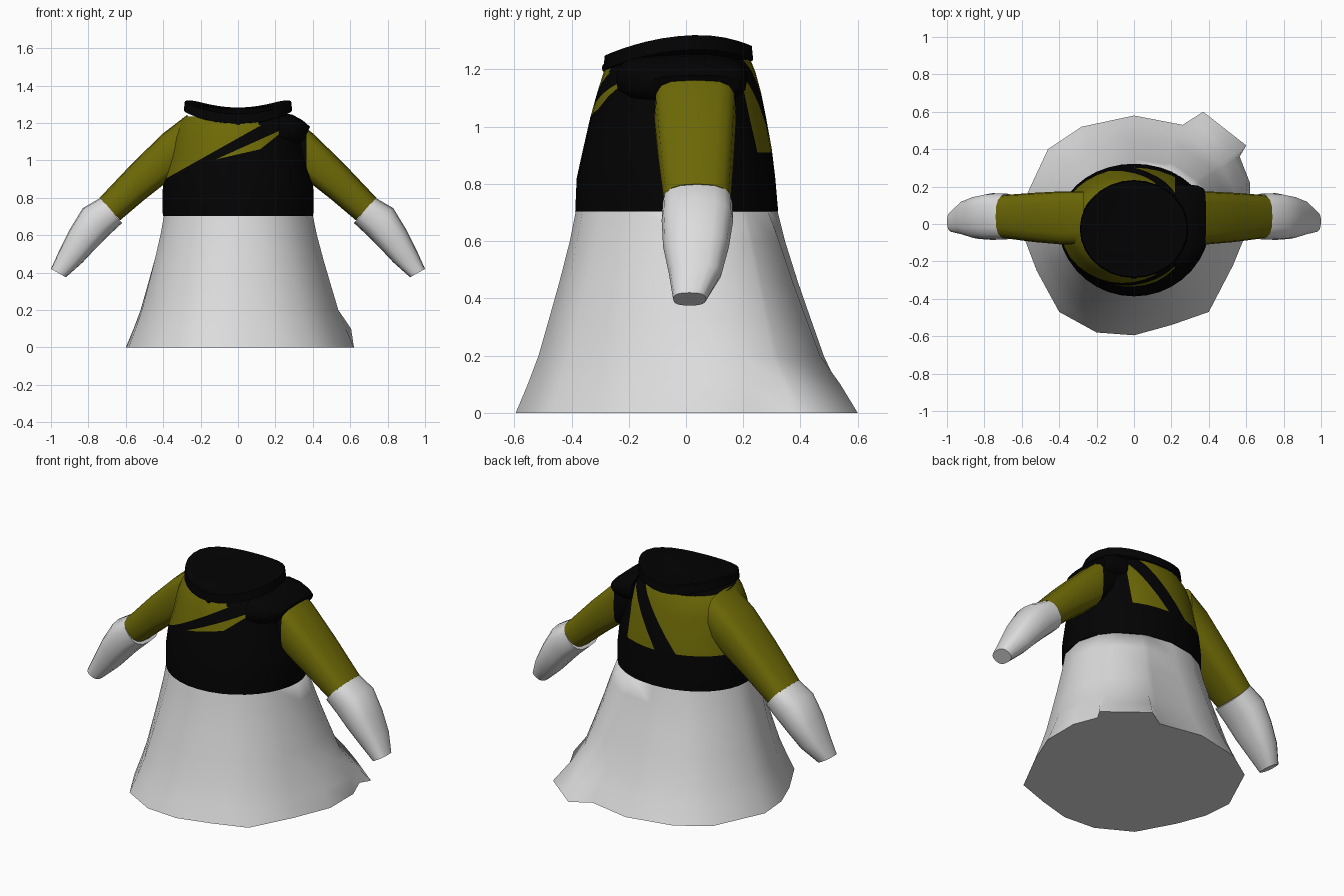
import bpy, bmesh, math
from mathutils import Vector

if "Cube" in bpy.data.objects:
    bpy.data.objects.remove(bpy.data.objects["Cube"])


def material(name, col):
    m = bpy.data.materials.new(name)
    m.diffuse_color = (*col, 1)
    m.use_nodes = True
    m.node_tree.nodes["Principled BSDF"].inputs["Base Color"].default_value = m.diffuse_color
    return m


WHITE = material("white cloth", (0.72, 0.72, 0.72))
BLACK = material("black cloth", (0.0008, 0.0008, 0.0008))
OLIVE = material("olive cloth", (0.155, 0.143, 0.002))


def finish(name, bm, mats, angle=40):
    bmesh.ops.recalc_face_normals(bm, faces=bm.faces)
    me = bpy.data.meshes.new(name)
    bm.to_mesh(me)
    bm.free()
    ob = bpy.data.objects.new(name, me)
    bpy.context.collection.objects.link(ob)
    for m in mats:
        me.materials.append(m)
    bpy.ops.object.select_all(action='DESELECT')
    ob.select_set(True)
    bpy.context.view_layer.objects.active = ob
    bpy.ops.object.shade_smooth_by_angle(angle=math.radians(angle))
    return ob


def loft(rings):
    """Closed skin over a list of equal-length point loops, capped at both ends."""
    bm = bmesh.new()
    loops = [[bm.verts.new(p) for p in r] for r in rings]
    n = len(loops[0])
    for a, b in zip(loops, loops[1:]):
        for i in range(n):
            j = (i + 1) % n
            bm.faces.new((a[i], a[j], b[j], b[i]))
    bm.faces.new(loops[0])
    bm.faces.new(loops[-1])
    return bm


def oval(a, half_x, front, back, z):
    s = math.sin(a)
    return Vector((half_x * math.cos(a), s * (back if s > 0 else -front), z))


# skirt: uneven hem with a kicked-out fold, blending up into the oval waist
hem = [(0, .58), (.26, .53), (.37, .6), (.6, .42), (.565, .36), (.62, .22), (.62, 0),
       (.53, -.22), (.4, -.47), (.2, -.54), (0, -.595), (-.2, -.58), (-.4, -.47),
       (-.52, -.25), (-.585, -.08), (-.6, .1), (-.46, .4), (-.28, .52)]
rings = []
for z, t in ((0, 1), (.1, .8), (.2, .62), (.34, .43), (.46, .27), (.6, .1), (.704, 0)):
    ring = []
    for x, y in hem:
        p = Vector((x, y, z))
        k = t
        if 0 < z < .7 and p.xy.length > .65:      # the fold fades above the hem
            p.xy = p.xy.normalized() * (.69 if z < .15 else .66)
            k = t + .04
        top = oval(math.atan2(y / .32 if y > 0 else y / .385, x / .4), .4, -.385, .32, z)
        ring.append(top.lerp(p, k))
    rings.append(ring)
finish("skirt", loft(rings), [WHITE], 75)

# bodice: oval rings, cut along the sash edges
profile = [(.704, .402, -.387, .322), (.82, .405, -.382, .312), (.92, .395, -.36, .30),
           (1.03, .365, -.335, .28), (1.12, .35, -.31, .262), (1.19, .325, -.288, .243),
           (1.235, .285, -.265, .225)]
bm = loft([[oval(math.tau * i / 36, hx, f, b, z) for i in range(36)]
           for z, hx, f, b in profile])


def line(x0, z0, x1, z1):
    return x0, z0, (z1 - z0) / (x1 - x0)


def above(c, l):
    return c.z > l[1] + l[2] * (c.x - l[0])


sash = line(-.39, .90, .145, 1.2)
slit = [line(-.12, 1.005, .27, 1.18), line(-.12, 1.005, .12, 1.06), line(.12, 1.06, .27, 1.18)]
strap = [line(0, .91, .21, 1.2), line(-.13, .91, .12, 1.22)]


def cut(co, no, back):
    faces = [f for f in bm.faces if (f.calc_center_median().y > 0) == back]
    geom = set(faces)
    for f in faces:
        geom.update(f.edges, f.verts)
    bmesh.ops.bisect_plane(bm, geom=list(geom), plane_co=co, plane_no=no, dist=1e-5)


for ls, back in (([sash] + slit, False), (strap, True)):
    for x, z, s in ls:
        cut((x, 0, z), (-s, 0, 1), back)
cut((0, 0, .91), (0, 0, 1), True)
cut((.22, 0, 1), (1, 0, 0), True)

for f in bm.faces:
    c = f.calc_center_median()
    if abs(f.normal.z) > .95:                # hidden neck and waist caps
        olive = False
    elif c.y > 0:
        olive = c.z > .91 and c.x < .22 and (not above(c, strap[0]) or above(c, strap[1]))
    else:
        olive = (above(c, sash) and c.x < .12) or (
            not above(c, slit[0]) and above(c, slit[1]) and above(c, slit[2]))
    f.material_index = int(olive)
finish("bodice", bm, [BLACK, OLIVE])


# sleeves and forearms: loops given by top point, bottom point and depth
def section(side, tx, tz, bx, bz, y0, y1, power=.75, n=16):
    out = []
    for i in range(n):
        a = math.tau * i / n
        c, s = (math.copysign(abs(v) ** power, v) for v in (math.cos(a), math.sin(a)))
        out.append((side * ((tx + bx) / 2 + (tx - bx) / 2 * c),
                    (y0 + y1) / 2 + (y1 - y0) / 2 * s,
                    (tz + bz) / 2 + (tz - bz) / 2 * c))
    return out


sleeve = [(.27, 1.245, .27, .98, -.11, .175, .6), (.40, 1.145, .36, .90, -.11, .175, .55),
          (.56, .99, .50, .79, -.097, .167, .65), (.74, .80, .63, .68, -.077, .156, .75)]
forearm = [(.735, .80, .62, .665, -.082, .162), (.83, .745, .69, .60, -.085, .165),
           (.90, .63, .76, .53, -.08, .15), (.955, .52, .83, .455, -.06, .125),
           (1.0, .42, .92, .375, -.045, .07)]
for side, label in ((-1, "left"), (1, "right")):
    bm = loft([section(side, *s) for s in sleeve])
    # the sash side has a black shoulder
    bmesh.ops.bisect_plane(bm, geom=bm.verts[:] + bm.edges[:] + bm.faces[:],
                           plane_co=(.365, 0, 0), plane_no=(1, 0, 0))
    for f in bm.faces:
        f.material_index = int(0 < f.calc_center_median().x < .365)
    finish(label + "_sleeve", bm, [OLIVE, BLACK])
    finish(label + "_forearm", loft([section(side, *s) for s in forearm]), [WHITE])

# sash fold lying over one shoulder
fold = [(.22, 1.255, .22, 1.08, -.245, .215), (.29, 1.245, .29, 1.08, -.225, .212),
        (.345, 1.215, .335, 1.09, -.185, .205), (.385, 1.18, .355, 1.11, -.13, .19)]
finish("shoulder_sash", loft([section(1, *s, .7, 20) for s in fold]), [BLACK])


# collar: saddle-shaped band with a sunken filled centre
def collar_ring(r, dz, flat=0):
    out = []
    for i in range(28):
        a = math.tau * i / 28
        y = -.027 + .262 * math.sin(a)
        z = 1.32 - (.62 if y < .05 else 1.1) * (y - .05) ** 2
        out.append((.29 * r * math.cos(a), -.027 + .262 * r * math.sin(a),
                    z + (1.28 - z) * flat + dz))
    return out


finish("collar", loft([collar_ring(.85, -.065), collar_ring(1, -.05), collar_ring(.98, 0),
                       collar_ring(.9, 0), collar_ring(.8, -.005, .3),
                       collar_ring(.3, 0, 1)]), [BLACK])

# small knot under the collar front
bm = bmesh.new()
bmesh.ops.create_uvsphere(bm, u_segments=10, v_segments=6, radius=.022)
bmesh.ops.translate(bm, verts=bm.verts, vec=(0, -.272, 1.205))
finish("collar_knot", bm, [BLACK])
